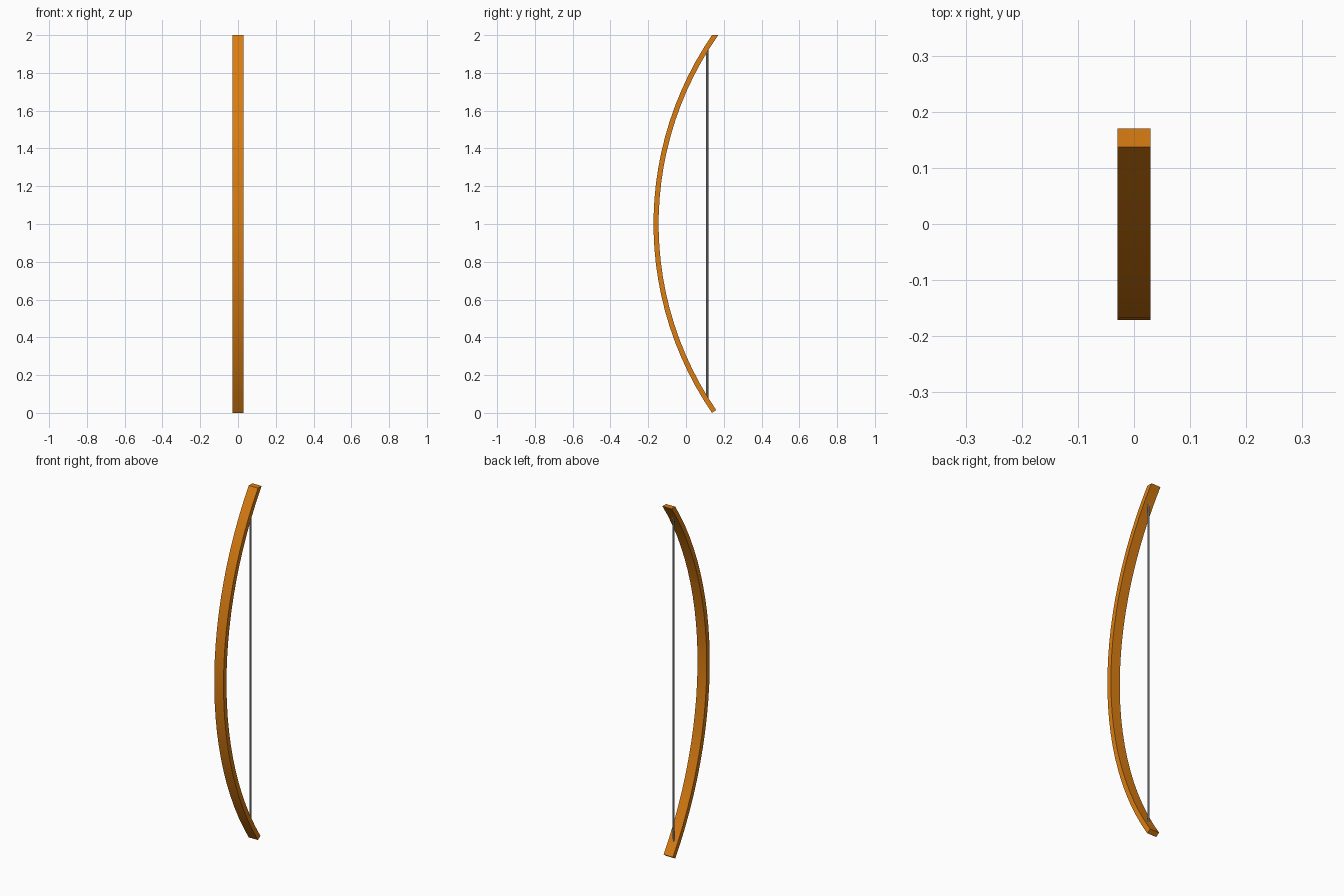
import bpy, bmesh, math

if "Cube" in bpy.data.objects:
    bpy.data.objects.remove(bpy.data.objects["Cube"])

def material(name, rgb):
    m = bpy.data.materials.new(name)
    m.diffuse_color = (*rgb, 1)
    m.use_nodes = True
    m.node_tree.nodes["Principled BSDF"].inputs["Base Color"].default_value = m.diffuse_color
    return m

def make_object(name, bm, mat):
    bmesh.ops.recalc_face_normals(bm, faces=bm.faces)
    me = bpy.data.meshes.new(name)
    bm.to_mesh(me)
    bm.free()
    me.materials.append(mat)
    ob = bpy.data.objects.new(name, me)
    bpy.context.collection.objects.link(ob)
    bpy.context.view_layer.objects.active = ob
    ob.select_set(True)
    bpy.ops.object.shade_smooth_by_angle(angle=math.radians(30))
    ob.select_set(False)
    return ob

wood = material("orange wood", (0.70, 0.205, 0.006))
grey = material("string grey", (0.36, 0.36, 0.36))

# Curved limb: rectangular section swept along a circular arc
R_OUT, THICK, HALF_W, CY, SEG = 1.77, 0.027, 0.029, 1.598, 25
R_IN = R_OUT - THICK
tip = math.asin(1 / R_OUT)
tip_in = math.asin(1 / R_IN)          # upper end is cut level
bm = bmesh.new()
rings = []
for i in range(SEG + 1):
    t = i / SEG
    ao = -tip + 2 * tip * t
    ai = -tip + (tip_in + tip) * t
    pts = [(R_OUT, ao), (R_IN, ai)]
    (yo, zo), (yi, zi) = [(CY - r * math.cos(a), 1 + r * math.sin(a)) for r, a in pts]
    rings.append([bm.verts.new(p) for p in (
        (-HALF_W, yo, zo), (HALF_W, yo, zo), (HALF_W, yi, zi), (-HALF_W, yi, zi))])
for a, b in zip(rings, rings[1:]):
    for k in range(4):
        j = (k + 1) % 4
        bm.faces.new((a[k], a[j], b[j], b[k]))
bm.faces.new(rings[0])
bm.faces.new(rings[-1])
make_object("bow_limb", bm, wood)

# Straight string running between the limbs
bm = bmesh.new()
bmesh.ops.create_cone(bm, cap_ends=True, segments=12, radius1=0.006, radius2=0.006, depth=1.84)
bmesh.ops.translate(bm, verts=bm.verts, vec=(0, 0.112, 1.0))
make_object("bow_string", bm, grey)
